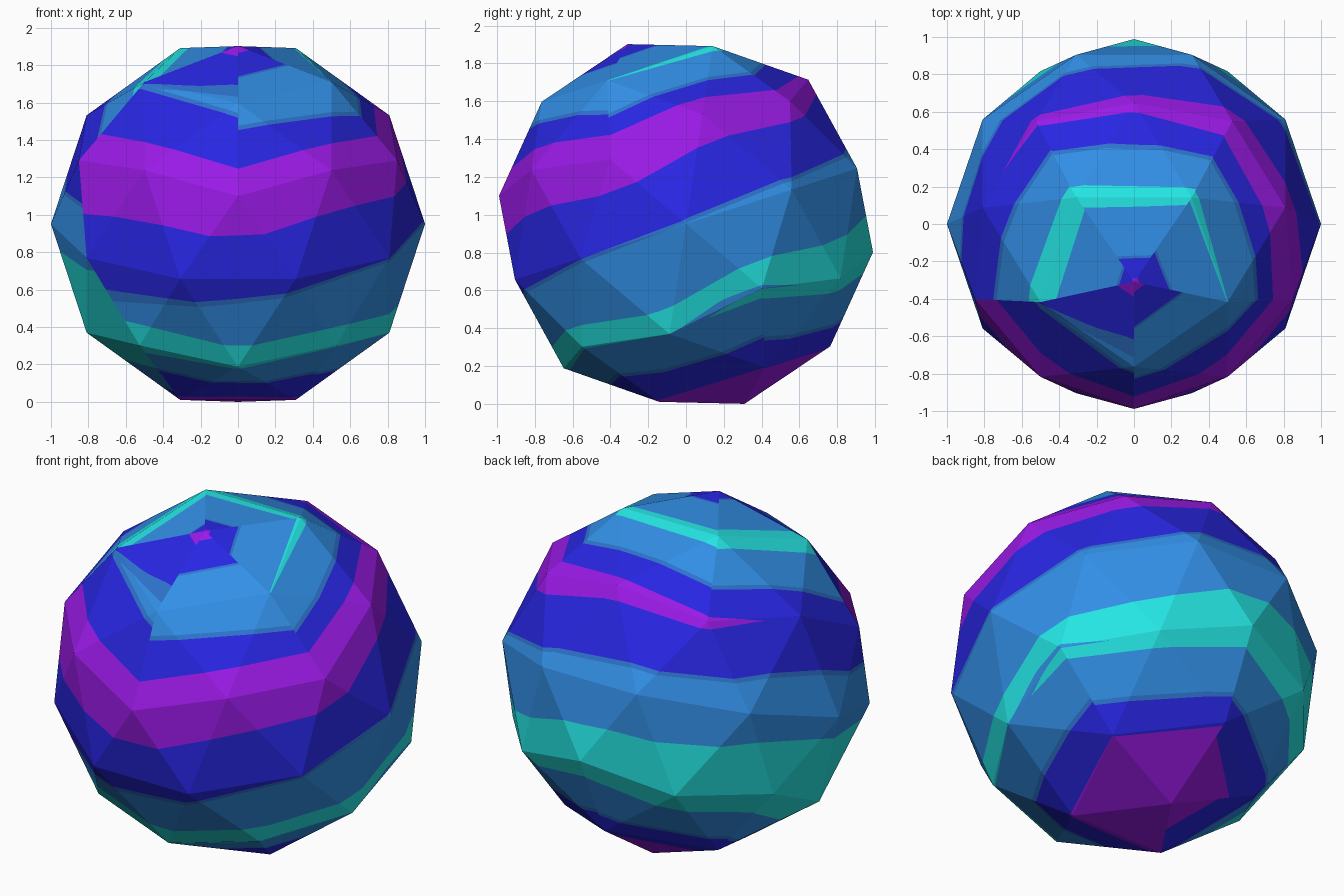
import bpy, bmesh, math
from mathutils import Vector, Matrix

if "Cube" in bpy.data.objects:
    bpy.data.objects.remove(bpy.data.objects["Cube"])

# --- colours (sRGB 0-255 turned into linear diffuse colours) ---
def material(name, *rgb):
    m = bpy.data.materials.new(name)
    lin = [((c / 255 + 0.055) / 1.055) ** 2.4 for c in rgb]
    m.diffuse_color = (*lin, 1)
    m.use_nodes = True
    m.node_tree.nodes["Principled BSDF"].inputs["Base Color"].default_value = m.diffuse_color
    return m

MATS = [material("magenta", 154, 26, 230), material("deep blue", 40, 38, 226),
        material("mid blue", 46, 116, 206), material("sky blue", 50, 143, 230),
        material("turquoise", 36, 230, 228)]
MAGENTA, BLUE, MID, SKY, CYAN = range(5)

# --- band borders: (position round the ball u, height row r), top to bottom ---
CAP_END    = [(0.5, 2.91), (1.5, 2.94), (2.5, 2.97), (4.5, 2.99)]
BLUE1_END  = [(0.2, 2.47), (0.5, 2.57), (0.66, 2.66), (1.0, 2.69), (1.25, 2.73),
              (1.75, 2.75), (2.5, 2.82), (3.5, 2.86), (4.5, 2.92)]
MID1_END   = [(0.2, 2.45), (0.7, 2.55), (0.95, 2.6), (1.0, 2.67), (1.25, 2.715),
              (1.75, 2.735), (2.5, 2.805), (3.5, 2.845), (4.5, 2.905)]
CYAN1_TOP  = [(2.2, 2.5), (2.75, 2.52), (3.5, 2.555), (4.75, 2.585)]
CYAN1_END  = [(2.2, 2.5), (2.75, 2.46), (3.5, 2.44), (4.75, 2.41)]
BLUE2_TOP  = [(0.2, 2.46), (0.8, 2.42), (1.17, 2.355), (2, 2.27), (3.5, 2.22), (4.9, 2.14)]
MAG_TOP    = [(0, 2.17), (1, 2.146), (2, 2.157), (3, 2.1), (3.5, 2.05), (3.95, 2.035), (4.3, 1.985)]
MAG_END    = [(0, 1.72), (1, 1.763), (2.25, 1.835), (3.5, 1.92), (3.95, 1.95), (4.3, 1.985)]
BLUE3_END  = [(0.36, 1.32), (1, 1.387), (1.75, 1.495), (2.25, 1.525), (3.5, 1.63), (5.25, 1.79)]
MID3_END   = [(0.36, 1.25), (0.8, 1.335), (1, 1.36), (1.75, 1.475), (2.25, 1.505),
              (3.5, 1.605), (5.25, 1.765)]
CYAN2_TOP  = [(0.5, 1.14), (1, 1.12), (2, 1.125), (3.5, 1.225), (5.3, 1.43)]
WEDGE_TOP  = [(0.5, 0.93), (1, 0.97), (2.05, 1.0), (2.3, 1.04), (2.75, 0.99), (3.5, 0.9)]
WEDGE_END  = [(0.5, 0.9), (2.2, 0.98), (2.35, 1.0), (2.75, 0.99), (3.5, 0.9)]
CYAN2_END  = [(0.5, 0.93), (1, 0.97), (2.2, 0.98), (2.5, 0.935), (3.5, 0.885), (5.3, 0.79)]
BLUE4_TOP  = [(0.6, 0.77), (1.25, 0.75), (2, 0.71), (2.5, 0.68), (3.5, 0.62), (5, 0.58)]
BASE_TOP   = [(0.5, 0.53), (1, 0.55), (1.25, 0.53), (2.25, 0.5), (3.5, 0.47),
              (4.25, 0.33), (5.25, 0.25)]

# each entry: border, shift, colour above it (thin mid blue lines edge the sky bands)
BANDS = [(CAP_END, 0, MAGENTA), (BLUE1_END, 0, BLUE), (MID1_END, 0, MID),
         (CYAN1_TOP, 0, SKY), (CYAN1_END, 0, CYAN), (BLUE2_TOP, 0.025, SKY),
         (BLUE2_TOP, 0, MID), (MAG_TOP, 0, BLUE), (MAG_END, 0, MAGENTA),
         (BLUE3_END, 0, BLUE), (MID3_END, 0, MID), (CYAN2_TOP, 0, SKY),
         (WEDGE_TOP, 0, CYAN), (WEDGE_END, 0, SKY),
         (CYAN2_END, 0, CYAN), (BLUE4_TOP, 0.025, SKY), (BLUE4_TOP, 0, MID),
         (BASE_TOP, 0, BLUE)]

def level(border, u):
    if u <= border[0][0]:
        return border[0][1]
    for (u0, r0), (u1, r1) in zip(border, border[1:]):
        if u <= u1:
            return r0 + (r1 - r0) * (u - u0) / (u1 - u0)
    return border[-1][1]

# --- points are 5D: x, y, z, u, r ---
def mix(a, b, t):
    return tuple(p + (q - p) * t for p, q in zip(a, b))

def on_sphere(p):
    return (*Vector(p[:3]).normalized(), p[3], p[4])

def corner(u, r):
    h = {3: 1, 2: 1 / math.sqrt(5), 1: -1 / math.sqrt(5), 0: -1}[r]
    rad = math.sqrt(max(0, 1 - h * h))
    az = math.radians(72 * (u - 1))
    return (rad * math.sin(az), -rad * math.cos(az), h, u, r)

def quarter(tris, fix):
    out = []
    for a, b, c in tris:
        ab, bc, ca = fix(mix(a, b, .5)), fix(mix(b, c, .5)), fix(mix(c, a, .5))
        out += [(a, ab, ca), (ab, b, bc), (ca, bc, c), (ab, bc, ca)]
    return out

def split(poly, values):
    """Cut a polygon where the value is zero; return upper and lower part."""
    up, low = [], []
    for i, p in enumerate(poly):
        j = (i + 1) % len(poly)
        v, w = values[i], values[j]
        if v >= 0:
            up.append(p)
        if v <= 0:
            low.append(p)
        if v * w < 0:
            q = mix(p, poly[j], v / (v - w))
            up.append(q)
            low.append(q)
    return up, low

# --- faceted ball: twenty triangles, quartered once onto the sphere ---
tris = []
for k in range(5):
    tris += [(corner(k, 2), corner(k + 1, 2), corner(k + .5, 3)),
             (corner(k, 2), corner(k + .5, 1), corner(k + 1, 2)),
             (corner(k + .5, 1), corner(k + 1.5, 1), corner(k + 1, 2)),
             (corner(k + .5, 1), corner(k + 1, 0), corner(k + 1.5, 1))]
tris = quarter(tris, on_sphere)
# flat quartering so that the bent band borders are followed closely
for _ in range(3):
    tris = quarter(tris, lambda p: p)

# --- cut every facet along the band borders and colour the pieces ---
bm = bmesh.new()

def add_face(poly, mat):
    if len(poly) < 3:
        return
    f = bm.faces.new([bm.verts.new(p[:3]) for p in poly])
    if f.calc_area() < 1e-8:
        bm.faces.remove(f)
    else:
        f.material_index = mat

for tri in tris:
    rest = list(tri)
    for border, shift, colour in BANDS:
        if len(rest) < 3:
            break
        up, rest = split(rest, [p[4] - level(border, p[3]) - shift for p in rest])
        add_face(up, colour)
    add_face(rest, MAGENTA)

bmesh.ops.delete(bm, geom=[v for v in bm.verts if not v.link_faces], context='VERTS')
bmesh.ops.remove_doubles(bm, verts=bm.verts, dist=1e-5)

# tilt the axis towards the front and stand the ball on the ground
tilt = math.radians(18)
bm.transform(Matrix.Translation((0, 0, math.cos(tilt))) @ Matrix.Rotation(tilt, 4, 'X'))

mesh = bpy.data.meshes.new("banded_planet")
bm.to_mesh(mesh)
bm.free()
for m in MATS:
    mesh.materials.append(m)
bpy.context.collection.objects.link(bpy.data.objects.new("banded_planet", mesh))
